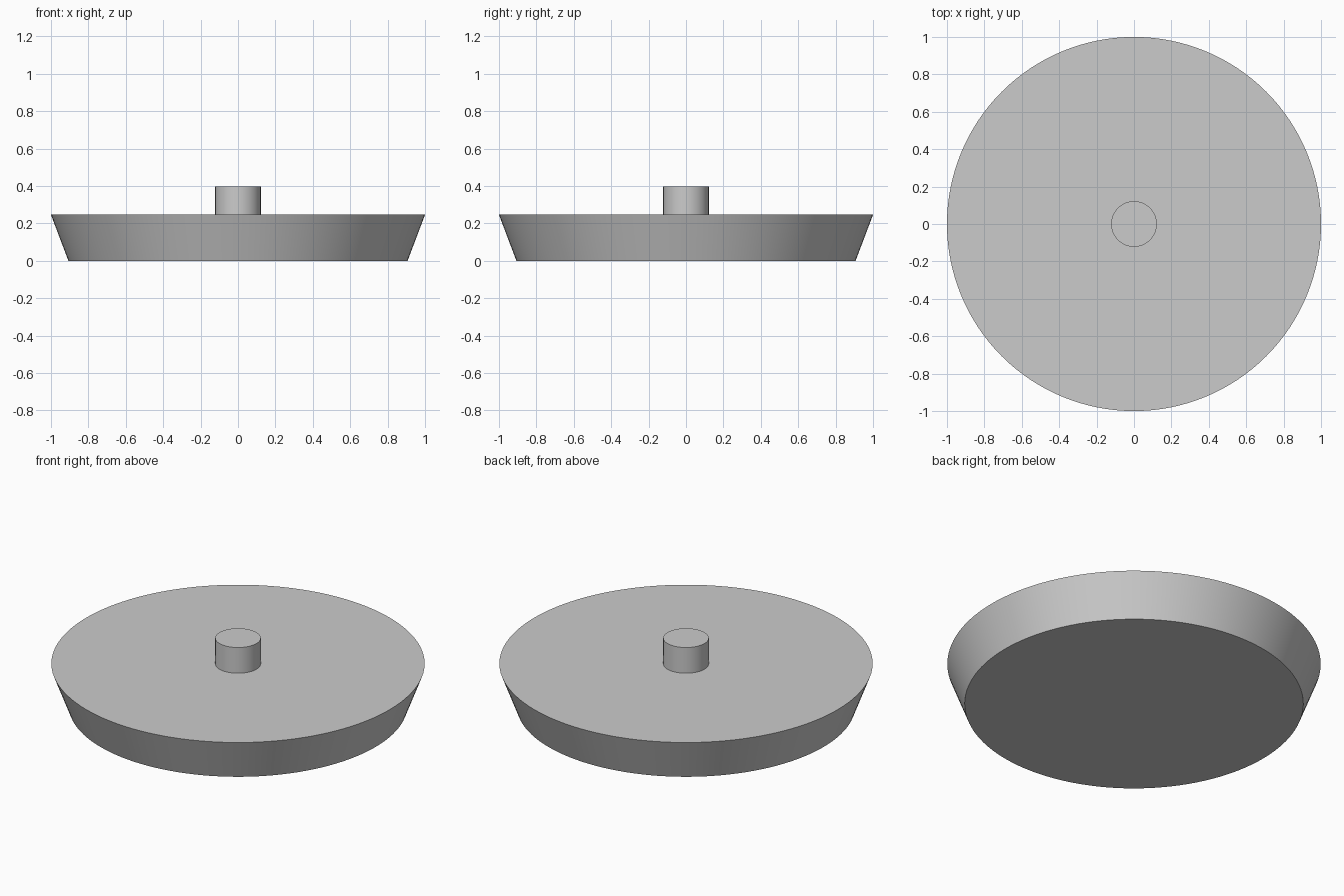
import bpy
import math

cube = bpy.data.objects.get("Cube")
if cube:
    bpy.data.objects.remove(cube, do_unlink=True)

# Single grey material
grey = bpy.data.materials.new("plain grey")
grey.use_nodes = True
colour = (0.6, 0.6, 0.6, 1)
grey.diffuse_color = colour
grey.node_tree.nodes["Principled BSDF"].inputs["Base Color"].default_value = colour


def round_part(name, bottom_radius, top_radius, z_low, z_high, sides):
    """Upright round solid between two heights, smooth around its side."""
    bpy.ops.mesh.primitive_cone_add(
        vertices=sides, radius1=bottom_radius, radius2=top_radius,
        depth=z_high - z_low, location=(0, 0, (z_low + z_high) / 2))
    part = bpy.context.object
    part.name = name
    part.data.materials.append(grey)
    bpy.ops.object.shade_smooth_by_angle(angle=math.radians(30))
    return part


# Flared disc, narrower at the base
round_part("flared_disc", 0.907, 1.0, 0, 0.246, 128)
# Short central peg, seated slightly into the disc
round_part("centre_peg", 0.122, 0.122, 0.236, 0.398, 64)
